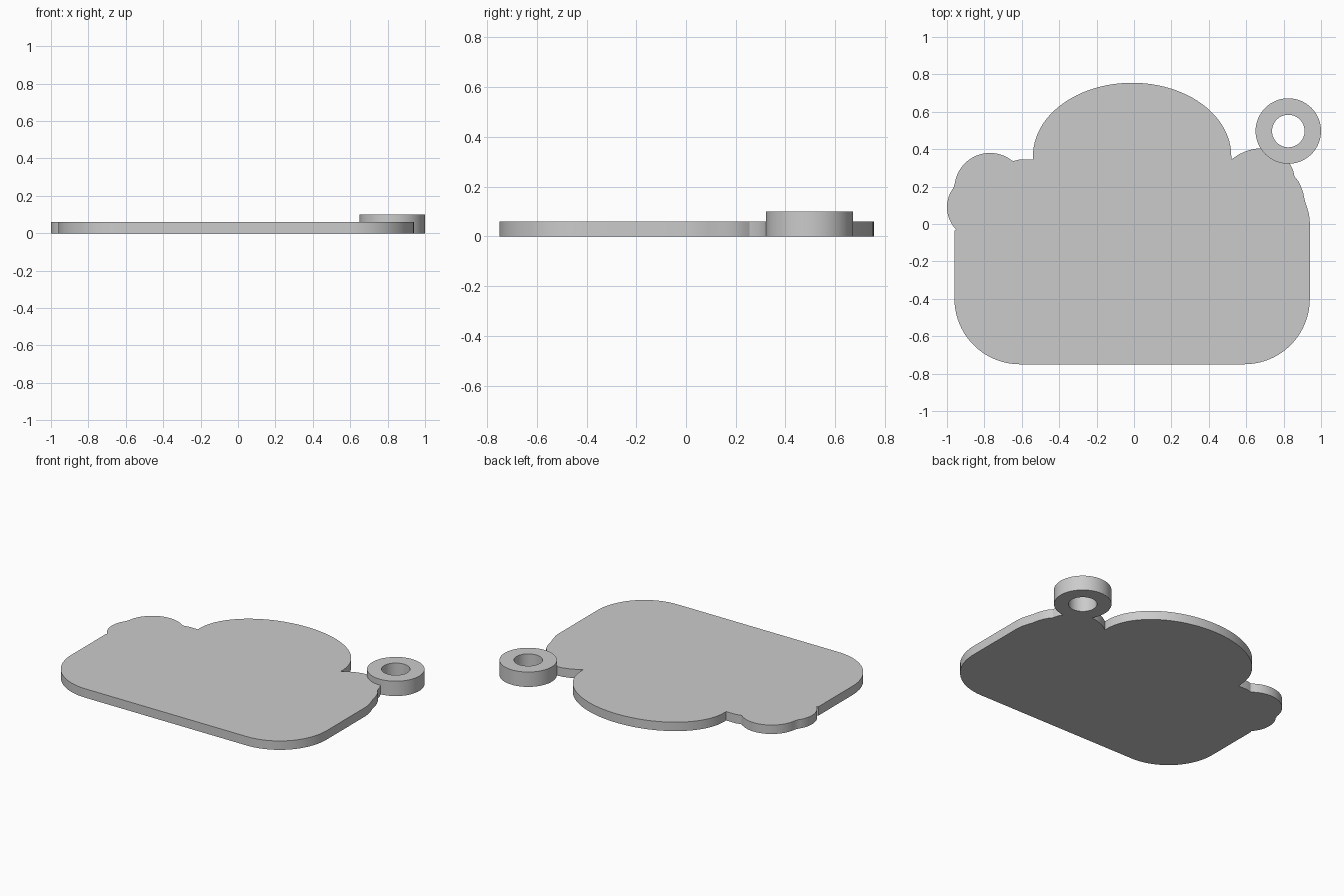
import bpy, bmesh, math

if "Cube" in bpy.data.objects:
    bpy.data.objects.remove(bpy.data.objects["Cube"])

GREY = (0.6, 0.6, 0.6, 1.0)
mat = bpy.data.materials.new("plain grey")
mat.use_nodes = True
mat.diffuse_color = GREY
mat.node_tree.nodes["Principled BSDF"].inputs["Base Color"].default_value = GREY


def arc(cx, cy, rx, ry, start, end, n):
    """Points along an elliptical arc, angles in degrees."""
    angles = [math.radians(start + (end - start) * i / n) for i in range(n + 1)]
    return [(cx + rx * math.cos(a), cy + ry * math.sin(a)) for a in angles]


def finish(name, bm):
    bmesh.ops.recalc_face_normals(bm, faces=bm.faces)
    mesh = bpy.data.meshes.new(name)
    bm.to_mesh(mesh)
    bm.free()
    mesh.materials.append(mat)
    obj = bpy.data.objects.new(name, mesh)
    bpy.context.collection.objects.link(obj)
    bpy.ops.object.select_all(action='DESELECT')
    obj.select_set(True)
    bpy.context.view_layer.objects.active = obj
    bpy.ops.object.shade_smooth_by_angle(angle=math.radians(25))
    return obj


# Plate outline, counter-clockwise from the front left corner
outline = arc(-0.61, -0.40, 0.35, 0.35, 180, 270, 20)      # front left corner
outline += arc(0.59, -0.40, 0.35, 0.35, 270, 360, 20)      # front right corner
outline += [(0.94, 0.01), (0.936, 0.05), (0.925, 0.09), (0.912, 0.13),
            (0.905, 0.165), (0.893, 0.20), (0.878, 0.23), (0.858, 0.255),
            (0.85, 0.29), (0.835, 0.32), (0.80, 0.36), (0.76, 0.388),
            (0.72, 0.40), (0.68, 0.405), (0.64, 0.401), (0.60, 0.39),
            (0.56, 0.372), (0.52, 0.345)]                  # right scallops
outline += arc(-0.01, 0.365, 0.53, 0.39, 0, 180, 48)       # large dome
outline += [(-0.54, 0.345), (-0.61, 0.345), (-0.645, 0.337)]
outline += arc(-0.77, 0.19, 0.19, 0.19, 52, 172, 24)       # left rounded bump
outline += arc(-0.83, 0.09, 0.17, 0.17, 143, 224, 14)      # left side bulge
outline += [(-0.96, -0.035)]

bm = bmesh.new()
face = bm.faces.new([bm.verts.new((x, y, 0)) for x, y in outline])
top = bmesh.ops.extrude_face_region(bm, geom=[face], use_keep_orig=True)["geom"]
bmesh.ops.translate(bm, vec=(0, 0, 0.06),
                    verts=[g for g in top if isinstance(g, bmesh.types.BMVert)])
finish("plate", bm)

# Hanging ring: a rectangular section swept around a circle
N, OUTER, INNER, HEIGHT = 64, 0.175, 0.087, 0.10
bm = bmesh.new()
section = [(INNER, 0), (OUTER, 0), (OUTER, HEIGHT), (INNER, HEIGHT)]
rows = []
for r, z in section:
    circle = arc(0.825, 0.497, r, r, 0, 360, N)[:N]
    rows.append([bm.verts.new((x, y, z)) for x, y in circle])
for k in range(4):
    a, b = rows[k], rows[(k + 1) % 4]
    for i in range(N):
        j = (i + 1) % N
        bm.faces.new((a[i], a[j], b[j], b[i]))
finish("hanging_ring", bm)
